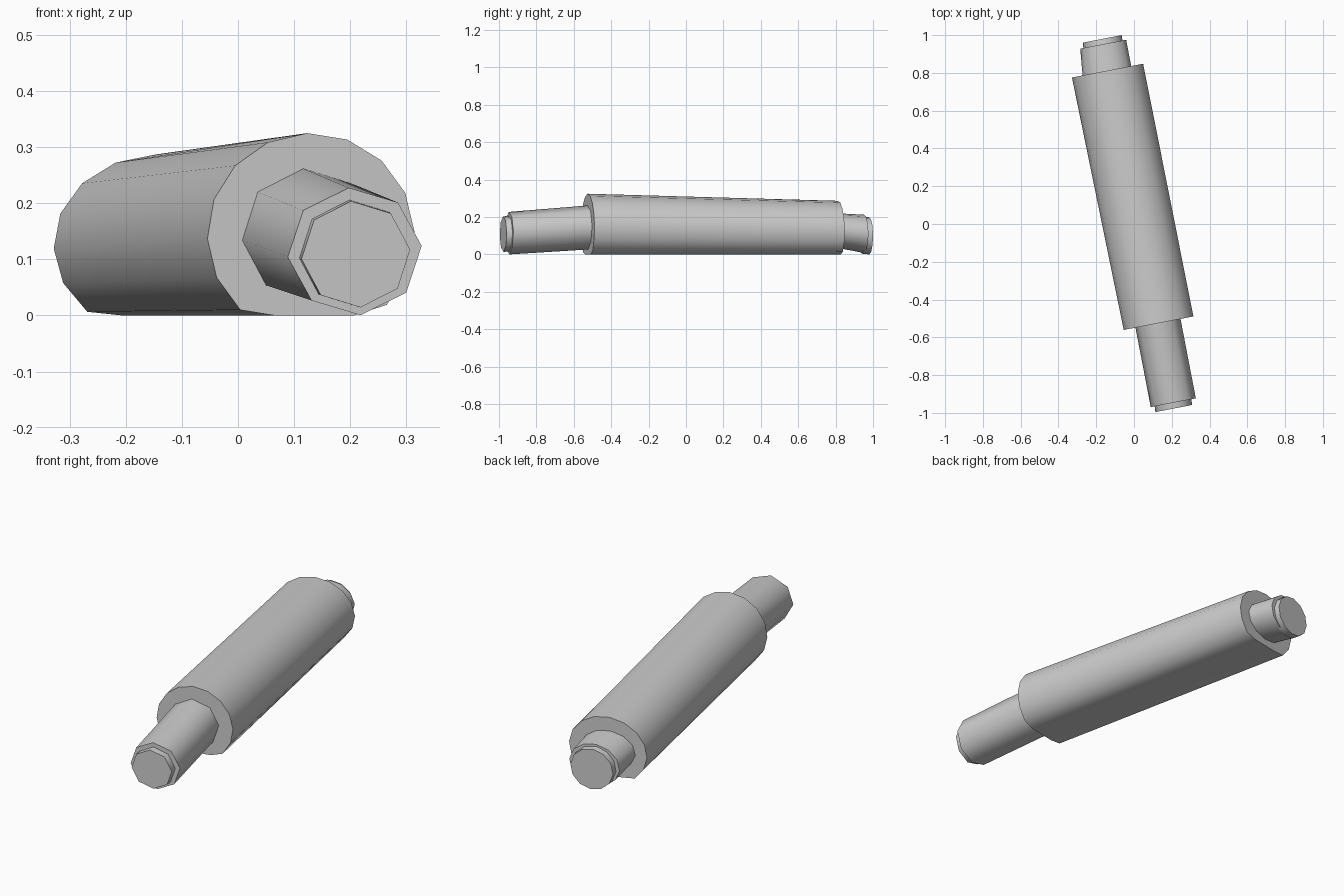
import bpy, bmesh, math
from mathutils import Vector

cube = bpy.data.objects.get("Cube")
if cube:
    bpy.data.objects.remove(cube)

gray = bpy.data.materials.new("plain_gray")
gray.use_nodes = True
color = (0.6, 0.6, 0.6, 1)
gray.diffuse_color = color
gray.node_tree.nodes["Principled BSDF"].inputs["Base Color"].default_value = color

# Direction across the roller, square to its slanted axis
ACROSS = Vector((0.982, 0.19, 0))


def loft(name, sides, turn, rings):
    """Join rings (centre, half width, half height) into a capped rod resting on the floor."""
    bm = bmesh.new()
    loops = []
    for centre, width, height in rings:
        loop = []
        for i in range(sides):
            a = math.radians(turn) + math.tau * i / sides
            p = Vector(centre) + ACROSS * width * math.cos(a)
            p.z = max(0, p.z + height * math.sin(a))
            loop.append(bm.verts.new(p))
        loops.append(loop)
    for a, b in zip(loops, loops[1:]):
        for i in range(sides):
            j = (i + 1) % sides
            bm.faces.new((a[i], a[j], b[j], b[i]))
    bm.faces.new(loops[0])
    bm.faces.new(loops[-1])
    bmesh.ops.recalc_face_normals(bm, faces=bm.faces)
    mesh = bpy.data.meshes.new(name)
    bm.to_mesh(mesh)
    bm.free()
    mesh.materials.append(gray)
    obj = bpy.data.objects.new(name, mesh)
    bpy.context.collection.objects.link(obj)
    bpy.ops.object.select_all(action='DESELECT')
    obj.select_set(True)
    bpy.context.view_layer.objects.active = obj
    bpy.ops.object.shade_smooth_by_angle(angle=math.radians(50))
    return obj


# Thick barrel with a flattened underside
loft("barrel", 16, 2, [
    ((0.13, -0.525, 0.143), 0.188, 0.182),
    ((-0.14, 0.812, 0.125), 0.192, 0.162)])

# Long front handle, with a stepped end
loft("front_handle", 8, 5, [
    ((0.125, -0.515, 0.145), 0.122, 0.118),
    ((0.208, -0.946, 0.114), 0.122, 0.114)])
loft("front_tip", 8, 5, [
    ((0.206, -0.935, 0.111), 0.1, 0.096),
    ((0.21, -0.977, 0.109), 0.099, 0.095)])

# Short back handle, with a stepped end
loft("back_handle", 12, 4, [
    ((-0.142, 0.8, 0.129), 0.132, 0.092),
    ((-0.163, 0.952, 0.11), 0.124, 0.103)])
loft("back_tip", 12, 4, [
    ((-0.163, 0.94, 0.104), 0.106, 0.1),
    ((-0.168, 0.98, 0.1), 0.105, 0.1)])
